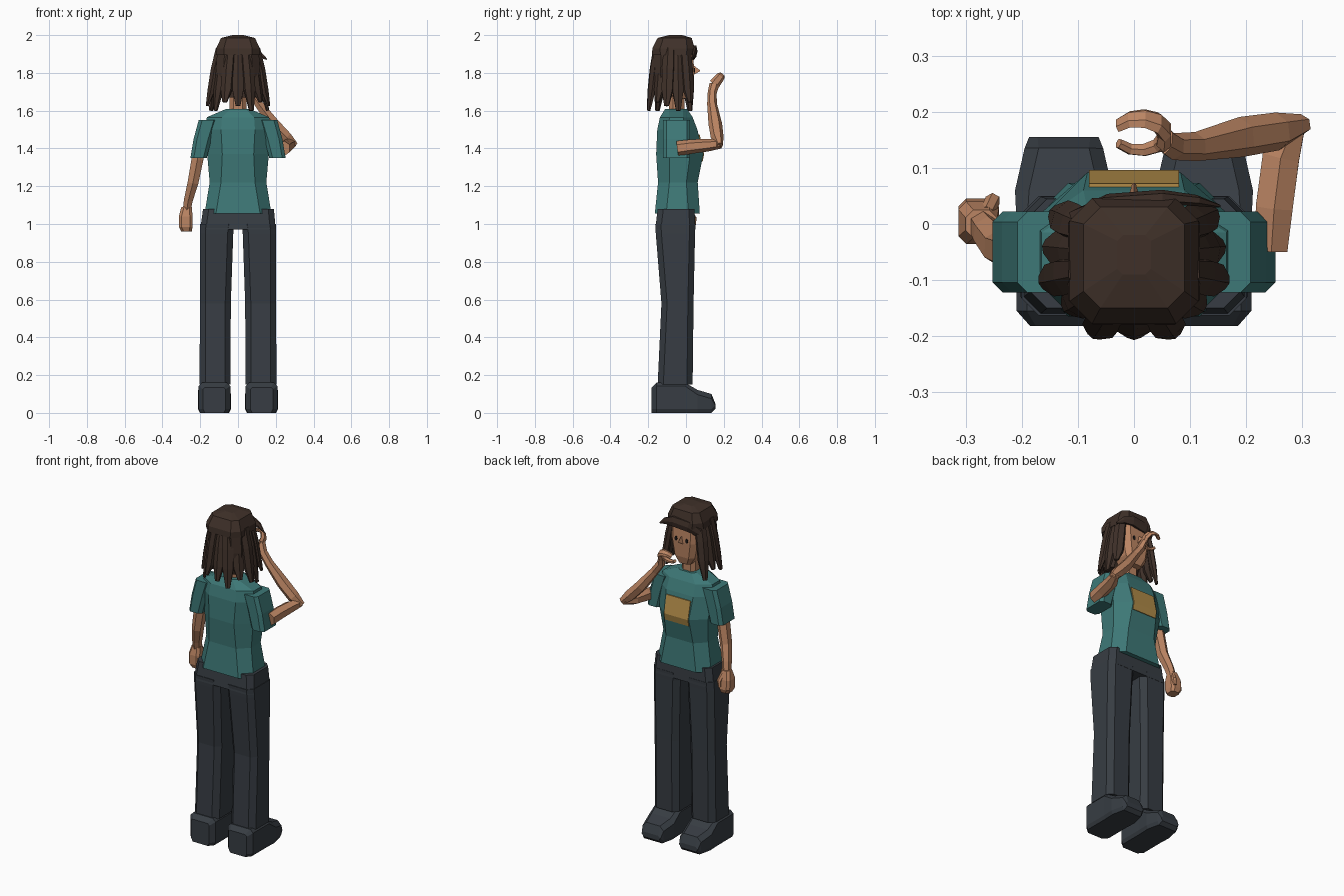
import bpy, bmesh, math
from mathutils import Vector as V


def mat(name, r, g, b):
    m = bpy.data.materials.new(name)
    m.diffuse_color = (r, g, b, 1)
    return m


SKIN = mat("skin", 0.50, 0.235, 0.125)
HAIR = mat("dark_brown_hair", 0.050, 0.030, 0.022)
SHIRT = mat("teal_shirt", 0.048, 0.19, 0.185)
DARK = mat("charcoal_cloth", 0.038, 0.046, 0.056)
GOLD = mat("mustard_patch", 0.44, 0.26, 0.065)
EYE = mat("eye_black", 0.012, 0.010, 0.010)


def loft(name, rings, material):
    """Skin a list of equal-length point rings, capping both ends."""
    bm = bmesh.new()
    rows = [[bm.verts.new(p) for p in r] for r in rings]
    n = len(rows[0])
    for a, b in zip(rows, rows[1:]):
        for i in range(n):
            bm.faces.new((a[i], a[(i + 1) % n], b[(i + 1) % n], b[i]))
    bm.faces.new(rows[0])
    bm.faces.new(rows[-1])
    bmesh.ops.recalc_face_normals(bm, faces=bm.faces)
    me = bpy.data.meshes.new(name)
    bm.to_mesh(me)
    bm.free()
    me.materials.append(material)
    ob = bpy.data.objects.new(name, me)
    bpy.context.collection.objects.link(ob)
    return ob


def rect(x0, x1, y0, y1, z, cx, cy=None):
    """Rectangle with cut corners, eight points."""
    cy = cx if cy is None else cy
    return [(x0 + cx, y0, z), (x1 - cx, y0, z), (x1, y0 + cy, z), (x1, y1 - cy, z),
            (x1 - cx, y1, z), (x0 + cx, y1, z), (x0, y1 - cy, z), (x0, y0 + cy, z)]


def tube(name, pts, radii, material, up=(0, 1, 0), n=6):
    """Tube along a path; radii are (across, along up)."""
    pts = [V(p) for p in pts]
    rings = []
    for i, p in enumerate(pts):
        t = (pts[min(i + 1, len(pts) - 1)] - pts[max(i - 1, 0)]).normalized()
        a = t.cross(V(up)).normalized()
        b = a.cross(t)
        ra, rb = radii[i]
        rings.append([p + a * ra * math.cos(k * math.tau / n + math.pi / n)
                      + b * rb * math.sin(k * math.tau / n + math.pi / n) for k in range(n)])
    return loft(name, rings, material)


def span(s, a, b):
    """x range on side s."""
    return (a, b) if s > 0 else (-b, -a)


for s, side in ((-1, "left"), (1, "right")):
    # Trouser leg
    loft(side + "_trouser_leg", [rect(*span(s, x0, x1), y0, y1, z, 0.03) for x0, x1, y0, y1, z in (
        (0.04, 0.203, -0.15, 0.035, 0.15), (0.038, 0.202, -0.13, 0.04, 0.58),
        (0.025, 0.202, -0.16, 0.048, 0.95), (0.02, 0.20, -0.163, 0.05, 1.0))], DARK)
    # Shoe: profile along y, cut corners in x
    shoe = []
    for y, zt, w, c in ((-0.182, 0.135, 0.060, 0.01), (-0.155, 0.16, 0.084, 0.018),
                        (-0.005, 0.16, 0.084, 0.018), (0.06, 0.122, 0.087, 0.025),
                        (0.135, 0.10, 0.070, 0.025), (0.155, 0.05, 0.062, 0.015)):
        z0 = 0.02 if y > 0.14 else 0
        shoe.append([(s * 0.125 + px, y, pz) for px, pz in (
            (-w + 0.01, z0), (w - 0.01, z0), (w, z0 + 0.02), (w, zt - c),
            (w - c, zt), (-w + c, zt), (-w, zt - c), (-w, z0 + 0.02))])
    loft(side + "_shoe", shoe, DARK)
    # Sleeve
    loft(side + "_sleeve", [rect(*span(s, a, b), -0.122, 0.022, z, 0.018) for a, b, z in (
        (0.165, 0.252, 1.35), (0.14, 0.235, 1.45), (0.11, 0.208, 1.55))], SHIRT)
    # Eye plate
    loft(side + "_eye", [[(s * 0.036 + 0.009 * math.cos(k * math.tau / 6), y,
                           1.815 + 0.014 * math.sin(k * math.tau / 6)) for k in range(6)]
                         for y in (0.041, 0.047)], EYE)

# Hips
loft("hips", [rect(-0.2, 0.2, -0.163, 0.05, 0.97, 0.03),
              rect(-0.185, 0.19, -0.15, 0.045, 1.08, 0.03)], DARK)

# Shirt body
loft("shirt_body", [rect(-h, h, y0, y1, z, cx, cy) for h, y0, y1, z, cx, cy in (
    (0.177, -0.165, 0.073, 1.055, 0.06, 0.06), (0.15, -0.148, 0.062, 1.22, 0.06, 0.06),
    (0.163, -0.158, 0.092, 1.37, 0.08, 0.07), (0.175, -0.152, 0.060, 1.50, 0.085, 0.06),
    (0.165, -0.138, 0.035, 1.565, 0.08, 0.05), (0.06, -0.11, 0.005, 1.61, 0.02, 0.02))], SHIRT)

# Chest patch following the shirt front
loft("chest_patch", [[(-0.08, y - 0.004, z), (0.08, y - 0.004, z), (0.08, y + 0.004, z),
                      (-0.08, y + 0.004, z)]
                     for y, z in ((0.084, 1.33), (0.092, 1.37), (0.068, 1.475))], GOLD)

# Neck, head and nose
loft("neck", [rect(-0.045, 0.045, -0.09, -0.008, z, 0.02) for z in (1.58, 1.72)], SKIN)
loft("head", [rect(-h, h, y0, y1, z, c) for h, y0, y1, z, c in (
    (0.04, -0.08, 0.028, 1.665, 0.015), (0.07, -0.11, 0.040, 1.71, 0.025),
    (0.088, -0.14, 0.044, 1.80, 0.03), (0.09, -0.15, 0.036, 1.93, 0.03))], SKIN)
loft("nose", [[(-0.012, 0.04, 1.79), (0.012, 0.04, 1.79), (0, 0.04, 1.84)],
              [(-0.003, 0.073, 1.808), (0.003, 0.073, 1.808), (0, 0.073, 1.815)]], SKIN)

# Hair cap and back shell
loft("hair_cap", [rect(-h, h, y0, y1, z, c) for h, y0, y1, z, c in (
    (0.118, -0.180, 0.046, 1.895, 0.045), (0.115, -0.178, 0.046, 1.93, 0.04),
    (0.09, -0.150, 0.030, 1.985, 0.03), (0.03, -0.09, -0.02, 2.0, 0.01))], HAIR)
loft("hair_back_shell", [rect(-h, h, y0, y1, z, 0.04) for h, y0, y1, z in (
    (0.115, -0.165, -0.08, 1.67), (0.118, -0.175, -0.03, 1.80),
    (0.11, -0.17, -0.03, 1.92))], HAIR)

# Hanging locks round the back and sides
for i in range(11):
    a = math.radians((i - 5) * 24.5)
    d = V((math.sin(a), -math.cos(a), 0))
    tip = (1.625, 1.60, 1.645)[(i + 1) % 3]
    wob = 0.006 * (-1) ** i
    path = [(d.x * (rx + wob), -0.06 + d.y * (ry + wob), z) for rx, ry, z in (
        (0.098, 0.098, 1.93), (0.124, 0.115, 1.82), (0.142, 0.128, 1.71), (0.164, 0.145, tip))]
    tube("hair_lock", path, [(0.032, 0.018), (0.036, 0.020), (0.034, 0.020), (0.014, 0.008)],
         HAIR, up=d)

# Swept fringe
tube("hair_fringe", [(-0.10, 0.015, 1.87), (-0.045, 0.040, 1.905), (0.05, 0.048, 1.915),
                     (0.11, 0.042, 1.90), (0.152, 0.032, 1.872)],
     [(0.03, 0.012), (0.036, 0.014), (0.034, 0.013), (0.020, 0.010), (0.004, 0.003)], HAIR)

# Lowered arm and fist
tube("left_arm", [(-0.205, -0.05, 1.42), (-0.215, -0.05, 1.34), (-0.238, -0.042, 1.22),
                  (-0.262, -0.015, 1.13), (-0.272, 0.0, 1.07)],
     [(0.034, 0.036), (0.036, 0.038), (0.033, 0.035), (0.027, 0.03), (0.024, 0.026)], SKIN)
loft("left_hand", [rect(cx - h, cx + h, y0, y1, z, 0.014) for cx, h, y0, y1, z in (
    (-0.272, 0.028, -0.025, 0.025, 1.09), (-0.277, 0.036, -0.036, 0.04, 1.04),
    (-0.277, 0.036, -0.036, 0.045, 0.985), (-0.273, 0.028, -0.025, 0.035, 0.96))], SKIN)
tube("left_thumb", [(-0.262, 0.02, 1.07), (-0.252, 0.042, 1.03), (-0.256, 0.044, 0.995)],
     [(0.013, 0.013), (0.014, 0.014), (0.009, 0.009)], SKIN)

# Raised arm
tube("right_upper_arm", [(0.245, -0.045, 1.40), (0.25, 0.03, 1.41), (0.262, 0.12, 1.418),
                         (0.288, 0.185, 1.425)],
     [(0.033, 0.04), (0.038, 0.038), (0.038, 0.033), (0.022, 0.025)], SKIN, up=(0, 0, 1))
tube("right_forearm", [(0.30, 0.178, 1.415), (0.255, 0.165, 1.46), (0.19, 0.155, 1.53),
                       (0.11, 0.138, 1.635), (0.07, 0.138, 1.69), (0.056, 0.15, 1.74)],
     [(0.022, 0.018), (0.034, 0.034), (0.034, 0.036), (0.025, 0.026), (0.024, 0.024),
      (0.014, 0.026)], SKIN)

# Curled hand: an open ring of fingers and thumb in a tilted plane
e2, nrm = V((0, 0.62, 0.78)), V((0, 0.78, -0.62))
for name, sgn, w in (("right_fingers", 1, 0.029), ("right_thumb", -1, 0.018)):
    pts, rad = [], []
    for k in range(6):
        t = math.radians(sgn * (-20 + 33 * k))
        pts.append(V((0.010, 0.160, 1.752)) + V((1, 0, 0)) * 0.046 * math.cos(t)
                   + e2 * 0.046 * math.sin(t))
        f = 1 - 0.09 * k
        rad.append((0.015 * f, w * f))
    tube(name, pts, rad, SKIN, up=nrm)
